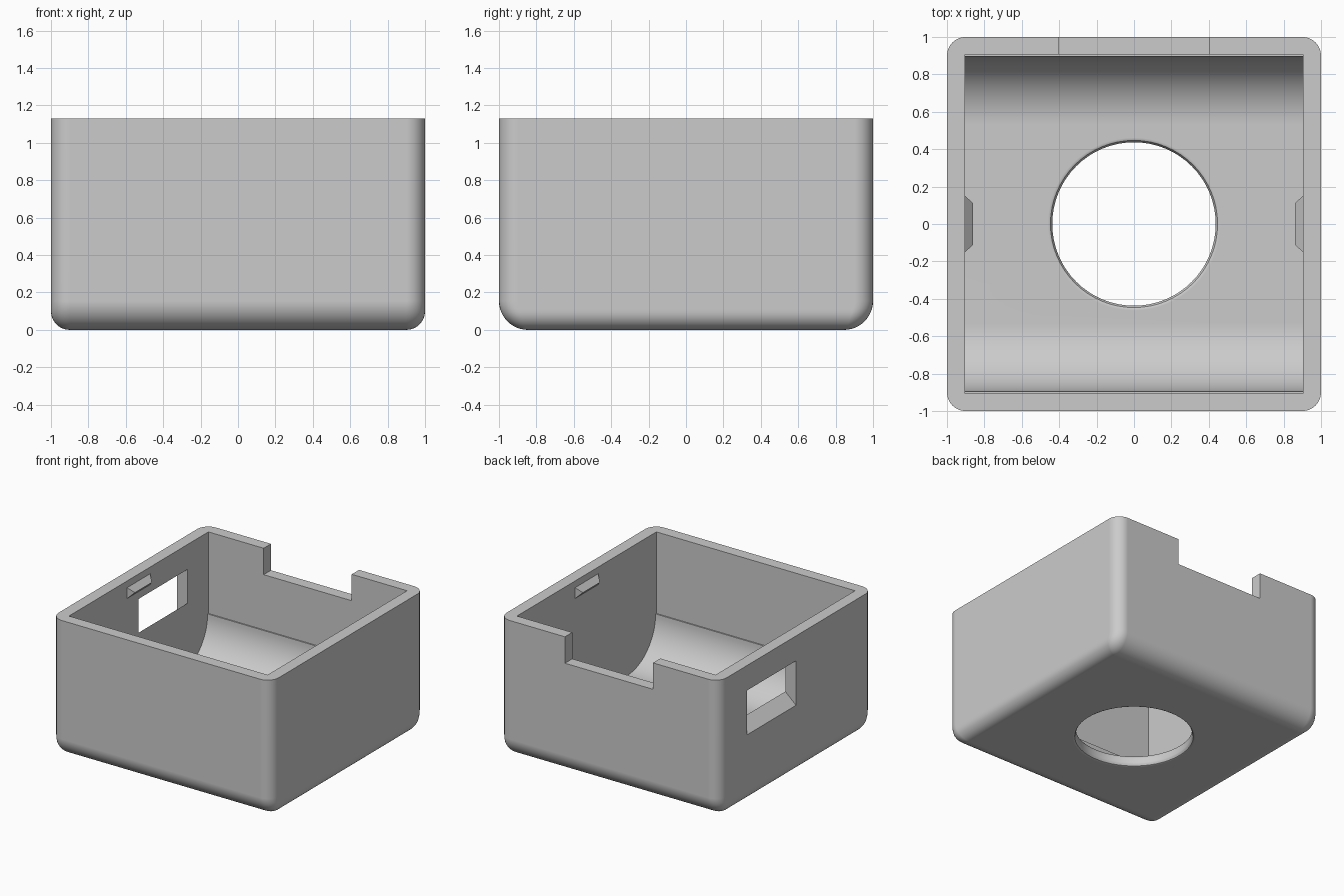
import bpy, bmesh, math
from mathutils import Vector

if "Cube" in bpy.data.objects:
    bpy.data.objects.remove(bpy.data.objects["Cube"])

H = 1.13          # overall height
FLOOR = 0.095     # floor thickness
WALL = 0.903      # inner wall half width

grey = bpy.data.materials.new("light_grey")
grey.diffuse_color = (0.6, 0.6, 0.6, 1)
grey.use_nodes = True
grey.node_tree.nodes["Principled BSDF"].inputs["Base Color"].default_value = grey.diffuse_color


def finish(name, bm):
    bmesh.ops.recalc_face_normals(bm, faces=bm.faces)
    me = bpy.data.meshes.new(name)
    bm.to_mesh(me)
    bm.free()
    me.materials.append(grey)
    ob = bpy.data.objects.new(name, me)
    bpy.context.collection.objects.link(ob)
    return ob


def loft(name, rings):
    """Closed solid through rings with equal point counts."""
    bm = bmesh.new()
    loops = [[bm.verts.new(p) for p in ring] for ring in rings]
    for a, b in zip(loops, loops[1:]):
        n = len(a)
        for i in range(n):
            j = (i + 1) % n
            bm.faces.new((a[i], a[j], b[j], b[i]))
    bm.faces.new(loops[0][::-1])
    bm.faces.new(loops[-1])
    return finish(name, bm)


def rounded_rect(hx, hy, r, z, steps=8):
    pts = []
    for k, (sx, sy) in enumerate(((1, 1), (-1, 1), (-1, -1), (1, -1))):
        for i in range(steps + 1):
            a = math.pi / 2 * (k + i / steps)
            pts.append(Vector((sx * (hx - r) + r * math.cos(a),
                               sy * (hy - r) + r * math.sin(a), z)))
    return pts


def inset(z, r):
    """How far a wall is pulled in at height z by a bottom fillet of radius r."""
    return 0 if z >= r else r - math.sqrt(r * r - (r - z) ** 2)


def block(name, x0, x1, y0, y1, z0, z1):
    return loft(name, [[(x0, y0, z), (x1, y0, z), (x1, y1, z), (x0, y1, z)]
                       for z in (z0, z1)])


# Outer body: larger fillet on front and back bottom edges than on the sides
RX, RY = 0.10, 0.155
levels = [RY * (1 - math.cos(math.pi / 2 * i / 12)) for i in range(13)] + [H]
rings = []
for z in levels:
    dx, dy = inset(z, RX), inset(z, RY)
    rings.append(rounded_rect(1 - dx, 1 - dy, max(0.1 - dx, 0.012), z))
case = loft("case", rings)

# Cavity: cross-section with big coved floor edges and a tiny ledge above them
R, CY = 0.365, 0.53
half = [(0.905, H + 0.2), (0.905, FLOOR + R), (CY + R, FLOOR + R)]
half += [(CY + R * math.cos(a), FLOOR + R - R * math.sin(a))
         for a in (math.pi / 2 * i / 20 for i in range(1, 21))]
profile = half + [(-y, z) for y, z in reversed(half)]
cavity = loft("cavity_cutter", [[(x, y, z) for y, z in profile] for x in (-WALL, WALL)])

# Round floor hole with softened rims
hole_profile = [(0.462, -0.05), (0.462, 0), (0.447, 0.007), (0.439, 0.02), (0.437, 0.03),
                (0.437, 0.065), (0.439, 0.075), (0.447, 0.088), (0.462, FLOOR), (0.462, 0.15)]
hole = loft("hole_cutter", [[(r * math.cos(t), r * math.sin(t), z)
                             for t in (2 * math.pi * i / 64 for i in range(64))]
                            for r, z in hole_profile])

# Notch in the top of the back wall
notch = block("notch_cutter", -0.4, 0.4, 0.8, 1.2, 0.913, H + 0.2)

# Side window with a sill that rises towards the inside
sill = [(-1.1, 0.47), (-0.85, 0.695), (-0.85, 0.925), (-1.1, 0.925)]
window = loft("window_cutter", [[(x, y, z) for x, z in sill] for y in (0.0, 0.635)])

cutters = [cavity, hole, notch, window]
for c in cutters:
    c.hide_render = True
    m = case.modifiers.new(c.name, 'BOOLEAN')
    m.operation = 'DIFFERENCE'
    m.solver = 'EXACT'
    m.object = c

# Bake the cuts and remove the helpers
deps = bpy.context.evaluated_depsgraph_get()
cut_mesh = bpy.data.meshes.new_from_object(case.evaluated_get(deps))
case.modifiers.clear()
case.data = cut_mesh
for c in cutters:
    bpy.data.objects.remove(c)
case.data.materials.clear()
case.data.materials.append(grey)

bpy.ops.object.select_all(action='DESELECT')
case.select_set(True)
bpy.context.view_layer.objects.active = case
bpy.ops.object.shade_smooth_by_angle(angle=math.radians(30))
wn = case.modifiers.new("even_shading", 'WEIGHTED_NORMAL')
wn.keep_sharp = True

# Snap ridges on the inner side walls
for side, label in ((-1, "left"), (1, "right")):
    bm = bmesh.new()
    w = side * (WALL + 0.01)
    t = side * 0.86
    base = [bm.verts.new((w, y, z)) for y, z in
            ((-0.16, 0.975), (0.16, 0.975), (0.16, 1.085), (-0.16, 1.085))]
    a, b = bm.verts.new((t, -0.11, 1.03)), bm.verts.new((t, 0.11, 1.03))
    bm.faces.new(base)
    bm.faces.new((base[0], base[1], b, a))
    bm.faces.new((base[3], base[2], b, a))
    bm.faces.new((base[0], base[3], a))
    bm.faces.new((base[1], base[2], b))
    finish(label + "_snap_ridge", bm)
